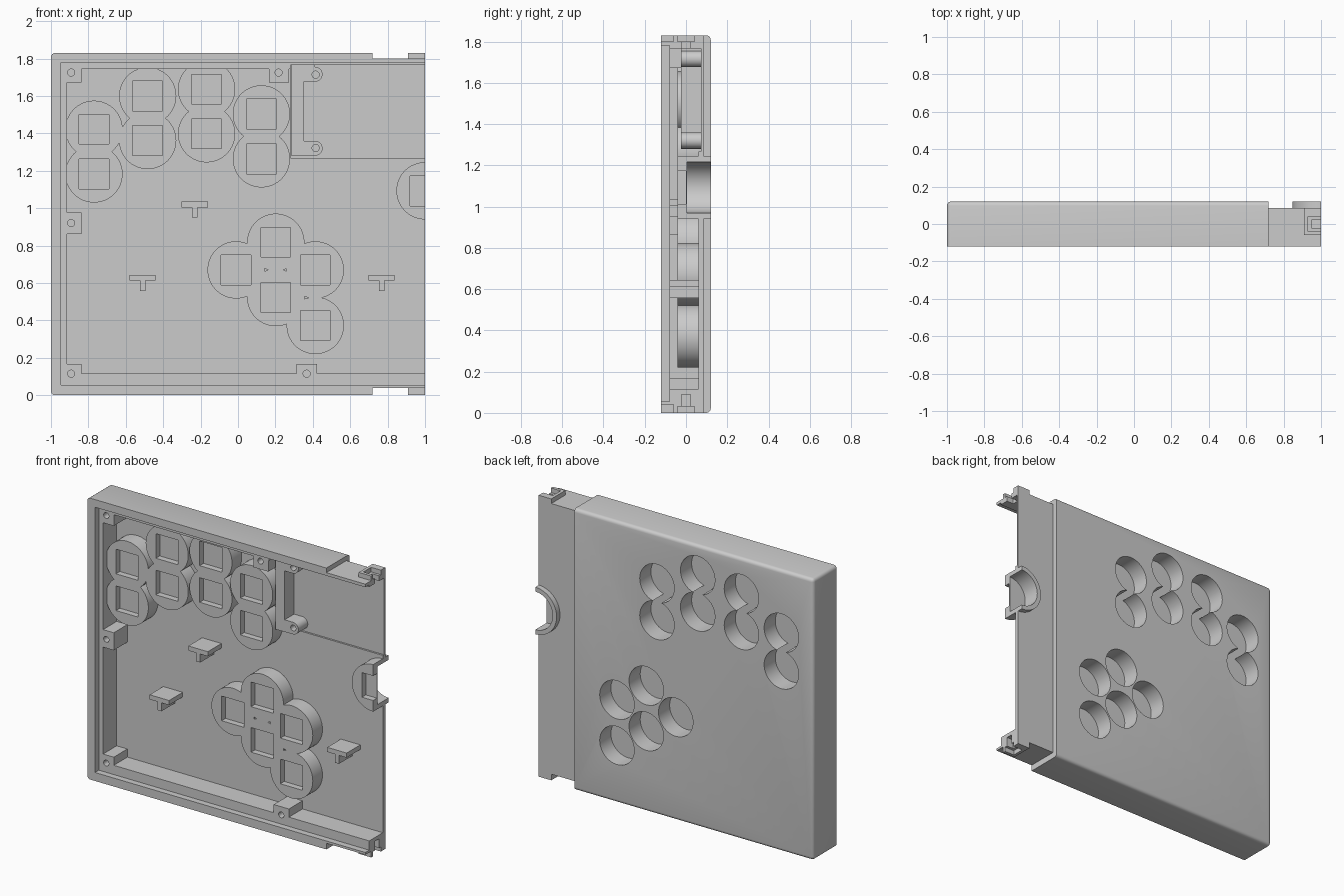
import bpy, bmesh, math
from mathutils import Matrix, Vector

if "Cube" in bpy.data.objects:
    bpy.data.objects.remove(bpy.data.objects["Cube"])


def finish(bm, name):
    me = bpy.data.meshes.new(name)
    bm.to_mesh(me)
    bm.free()
    ob = bpy.data.objects.new(name, me)
    bpy.context.collection.objects.link(ob)
    return ob


def box(x0, x1, y0, y1, z0, z1, name="block", round_r=0):
    bm = bmesh.new()
    size = Vector((x1 - x0, y1 - y0, z1 - z0))
    mid = Vector((x0 + x1, y0 + y1, z0 + z1)) / 2
    bmesh.ops.create_cube(bm, size=1, matrix=Matrix.Translation(mid) @ Matrix.Diagonal((*size, 1)))
    if round_r:  # round all edges except the open front and right end
        edges = [e for e in bm.edges
                 if not all(abs(v.co.y - y0) < 1e-4 for v in e.verts)
                 and not all(abs(v.co.x - x1) < 1e-4 for v in e.verts)]
        bmesh.ops.bevel(bm, geom=edges, offset=round_r, segments=4, profile=0.5, affect='EDGES')
    return finish(bm, name)


def disc(x, z, r, y0, y1, n=64):
    bm = bmesh.new()
    m = Matrix.Translation((x, (y0 + y1) / 2, z)) @ Matrix.Rotation(math.pi / 2, 4, 'X')
    bmesh.ops.create_cone(bm, cap_ends=True, segments=n, radius1=r, radius2=r, depth=y1 - y0, matrix=m)
    return finish(bm, "disc")


def combine(ob, other, op):
    bpy.context.view_layer.objects.active = ob
    mod = ob.modifiers.new(op, 'BOOLEAN')
    mod.operation, mod.solver, mod.object = op, 'EXACT', other
    bpy.ops.object.modifier_apply(modifier=mod.name)
    bpy.data.objects.remove(other)


# outer shell: main body plus the stepped-down joining end
shell = box(-1, 0.72, -0.12, 0.12, 0, 1.83, "case_shell", 0.022)


def add(o):
    combine(shell, o, 'UNION')


def cut(o):
    combine(shell, o, 'DIFFERENCE')


add(box(0.70, 1.0, -0.12, 0.085, 0.04, 1.80))
# latch tabs at top and bottom of the joining end
add(box(0.91, 1.0, -0.06, 0.085, 1.78, 1.83))
add(box(0.91, 1.0, -0.06, 0.085, 0, 0.06))

# lid rebate, main cavity and the deeper electronics bay
cut(box(-0.945, 1.1, -0.2, -0.08, 0.055, 1.78))
cut(box(-0.915, 1.1, -0.15, 0.06, 0.115, 1.745))
cut(box(0.28, 1.1, -0.14, 0.072, 1.268, 1.766))

# button cups
buttons = [(-0.77, 1.422), (-0.77, 1.183), (-0.483, 1.60), (-0.483, 1.362),
           (-0.168, 1.636), (-0.168, 1.398), (0.125, 1.504), (0.125, 1.264),
           (-0.01, 0.67), (0.202, 0.818), (0.202, 0.522), (0.413, 0.67), (0.413, 0.373),
           (1.0, 1.093)]
for x, z in buttons:
    add(disc(x, z, 0.153, -0.04, 0.12 if x == 1.0 else 0.08))

# screw blocks along the walls
for x0, x1, z0, z1 in [(-0.93, -0.838, 1.672, 1.76), (-0.93, -0.838, 0.863, 0.977),
                       (-0.93, -0.838, 0.10, 0.168), (0.313, 0.422, 0.10, 0.168),
                       (0.166, 0.274, 1.672, 1.76)]:
    add(box(x0, x1, -0.08, 0.07, z0, z1))

# bay rib with two rounded posts
add(box(0.287, 0.353, -0.025, 0.08, 1.28, 1.775))
for z, z0, z1 in [(1.716, 1.677, 1.775), (1.32, 1.281, 1.359)]:
    add(box(0.30, 0.413, -0.025, 0.082, z0, z1))
    add(disc(0.413, z, 0.039, -0.025, 0.084, 32))

# T-shaped lid supports
for x, z in [(-0.231, 1.035), (-0.51, 0.643), (0.768, 0.643)]:
    add(box(x - 0.07, x + 0.07, -0.08, 0.07, z - 0.03, z))
    add(box(x - 0.015, x + 0.015, -0.08, 0.075, z - 0.085, z - 0.02))

# button wells from the back and square switch pockets from the front
for x, z in buttons:
    cut(disc(x, z, 0.124, 0.005, 0.2))
    cut(box(x - 0.08, x + 0.08, -0.1, 0.0, z - 0.08, z + 0.08))

# screw holes
for x, z in [(-0.892, 1.725), (-0.892, 0.92), (-0.892, 0.115), (0.367, 0.115),
             (0.217, 1.725), (0.415, 1.714), (0.415, 1.322)]:
    cut(disc(x, z, 0.019, -0.2, 0.03, 24))

# latch slots in the tabs
for z0, z1, h0, h1 in [(1.80, 1.9, 1.74, 1.9), (-0.1, 0.03, -0.1, 0.09)]:
    cut(box(0.93, 1.1, -0.04, 0.04, z0, z1))
    cut(box(0.95, 1.1, -0.022, 0.022, h0, h1))

# trim everything flush at the open end
cut(box(1.0, 1.4, -0.5, 0.5, -0.5, 2.5))

bpy.ops.object.select_all(action='DESELECT')
shell.select_set(True)
bpy.context.view_layer.objects.active = shell
bpy.ops.object.shade_smooth_by_angle(angle=math.radians(30))
